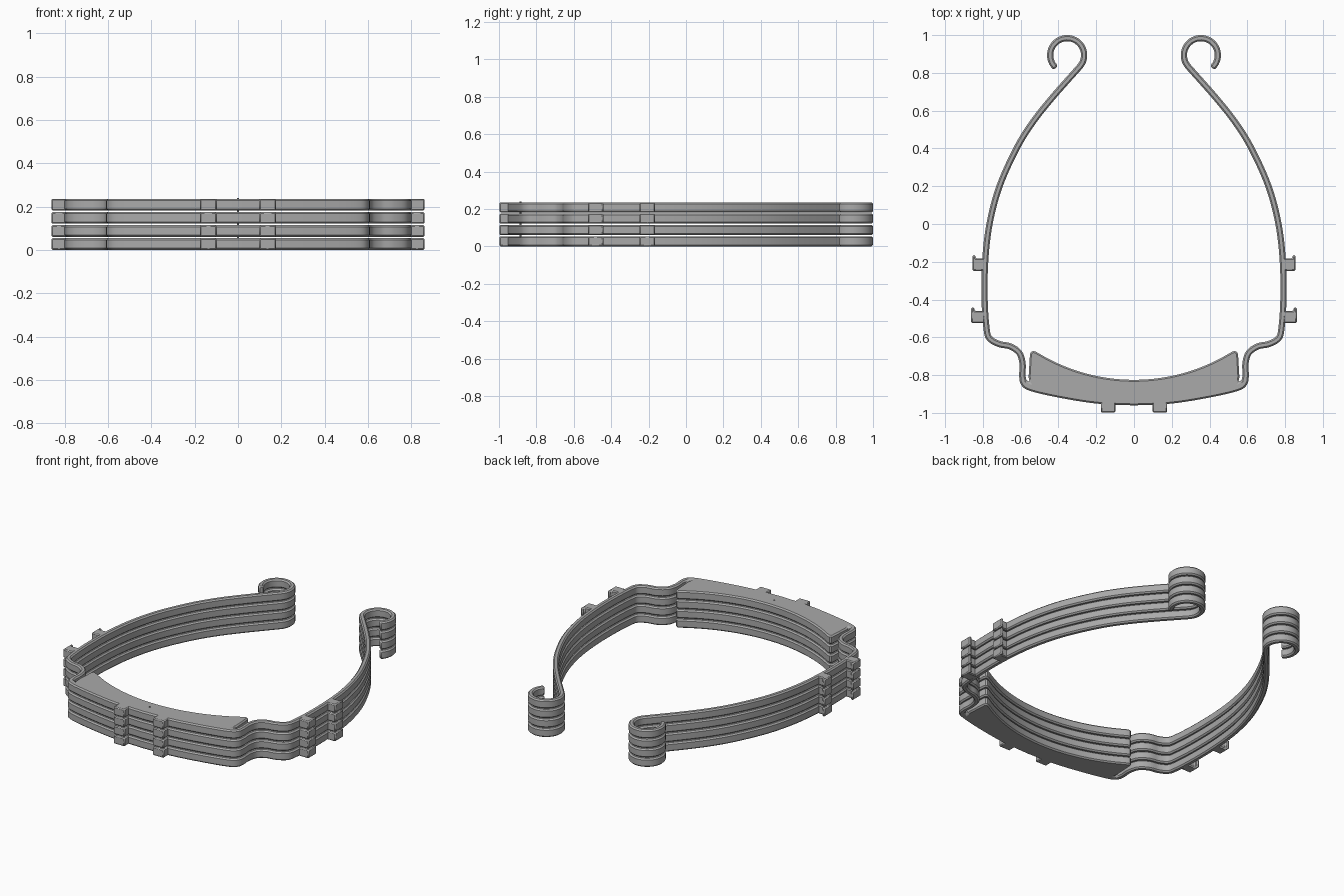
import bpy, bmesh, math
from mathutils import Vector

if "Cube" in bpy.data.objects:
    bpy.data.objects.remove(bpy.data.objects["Cube"])

LAYERS, THICK, PITCH, CHAMFER = 4, 0.054, 0.0605, 0.008
HALF = 0.0165  # half the strap width

grey = bpy.data.materials.new("plain grey")
grey.diffuse_color = (0.40, 0.40, 0.40, 1)
grey.use_nodes = True
grey.node_tree.nodes["Principled BSDF"].inputs["Base Color"].default_value = grey.diffuse_color


def spline(pts, n=6):
    """Smooth curve through the given points."""
    p = [Vector(q) for q in pts]
    p = [2 * p[0] - p[1]] + p + [2 * p[-1] - p[-2]]
    out = []
    for a, b, c, d in zip(p, p[1:], p[2:], p[3:]):
        for i in range(n):
            t = i / n
            out.append(0.5 * (2 * b + (c - a) * t + (2 * a - 5 * b + 4 * c - d) * t * t
                              + (3 * b - a - 3 * c + d) * t ** 3))
    return out + [p[-2]]


def offset(path, dist):
    """Shift a path to its left by dist."""
    out = []
    for i, p in enumerate(path):
        t = (path[min(i + 1, len(path) - 1)] - path[max(i - 1, 0)]).normalized()
        out.append(p + Vector((-t.y, t.x)) * dist)
    return out


def mirror(pts):
    return [Vector((-p[0], p[1])) for p in pts]


def prism(name, outline, z, height=THICK, chamfer=CHAMFER):
    """Extrude an outline upward and chamfer its rims."""
    bm = bmesh.new()
    face = bm.faces.new([bm.verts.new((p[0], p[1], z)) for p in outline])
    res = bmesh.ops.extrude_face_region(bm, geom=[face])
    bmesh.ops.translate(bm, vec=(0, 0, height),
                        verts=[v for v in res["geom"] if isinstance(v, bmesh.types.BMVert)])
    bmesh.ops.recalc_face_normals(bm, faces=bm.faces)
    mesh = bpy.data.meshes.new(name)
    bm.to_mesh(mesh)
    bm.free()
    mesh.materials.append(grey)
    ob = bpy.data.objects.new(name, mesh)
    bpy.context.collection.objects.link(ob)
    if chamfer:
        mod = ob.modifiers.new("chamfer", "BEVEL")
        mod.width, mod.segments = chamfer, 1
        mod.limit_method, mod.angle_limit = "ANGLE", math.radians(50)
        mod.use_clamp_overlap = False
    bpy.ops.object.select_all(action="DESELECT")
    bpy.context.view_layer.objects.active = ob
    ob.select_set(True)
    bpy.ops.object.shade_smooth_by_angle(angle=math.radians(30))
    return ob


# Right half of the strap: end hook, long arm, shoulder step
hook = [Vector((0.354 + 0.09 * math.cos(a), 0.894 + 0.09 * math.sin(a)))
        for a in (math.radians(-48 + 273 * i / 36) for i in range(36))]
arm = spline([(0.29, 0.83), (0.43, 0.672), (0.535, 0.54), (0.622, 0.40), (0.712, 0.20),
              (0.765, 0.0), (0.788, -0.2), (0.791, -0.4), (0.781, -0.55), (0.765, -0.605),
              (0.715, -0.635), (0.655, -0.648), (0.607, -0.683), (0.59, -0.74),
              (0.592, -0.80)])
corner = spline([(0.592, -0.80), (0.585, -0.84), (0.545, -0.868), (0.40, -0.902),
                 (0.20, -0.934), (0.0, -0.944)])[1:]
path = hook + arm + corner
outer = offset(path, HALF)
outer[-1] = Vector((0, -0.9605))

# Inner edge: strap, narrow slit, then the curved forehead pad
inner = offset(path, -HALF)[:len(hook) + len(arm)]
inner += [Vector(p) for p in ((0.569, -0.83), (0.553, -0.838), (0.558, -0.81), (0.551, -0.69),
                              (0.546, -0.678), (0.535, -0.672), (0.522, -0.675))]
radius = 0.976
for i in range(1, 25):
    x = 0.522 * (1 - i / 24)
    inner.append(Vector((x, -0.825 + radius - math.sqrt(radius ** 2 - x * x))))

outline = outer + mirror(outer[:-1])[::-1] + mirror(inner) + inner[:-1][::-1]

# Clips on the outside of the strap; side clips have a small hooked lip
front_clip = [(0.098, -0.94), (0.098, -0.998), (0.176, -0.998), (0.176, -0.93)]


def side_clip(top, x):
    return [(0.79, top - 0.018), (x - 0.018, top - 0.018), (x - 0.018, top),
            (x, top), (x, top - 0.083), (0.79, top - 0.083)]


clips = {"front_clip": front_clip,
         "rear_side_clip": side_clip(-0.165, 0.856),
         "fore_side_clip": side_clip(-0.442, 0.862)}

# Stack of identical frames
for k in range(LAYERS):
    z = k * PITCH
    prism(f"headband_{k + 1}", outline, z)
    for name, shape in clips.items():
        prism(f"{name}_right_{k + 1}", shape, z, chamfer=0.006)
        prism(f"{name}_left_{k + 1}", mirror(shape), z, chamfer=0.006)

# Thin pin joining the stack
pin = [(0.005 * math.cos(i * math.pi / 4), -0.885 + 0.005 * math.sin(i * math.pi / 4))
       for i in range(8)]
prism("stack_pin", pin, 0.0, (LAYERS - 1) * PITCH + THICK + 0.004, 0)
